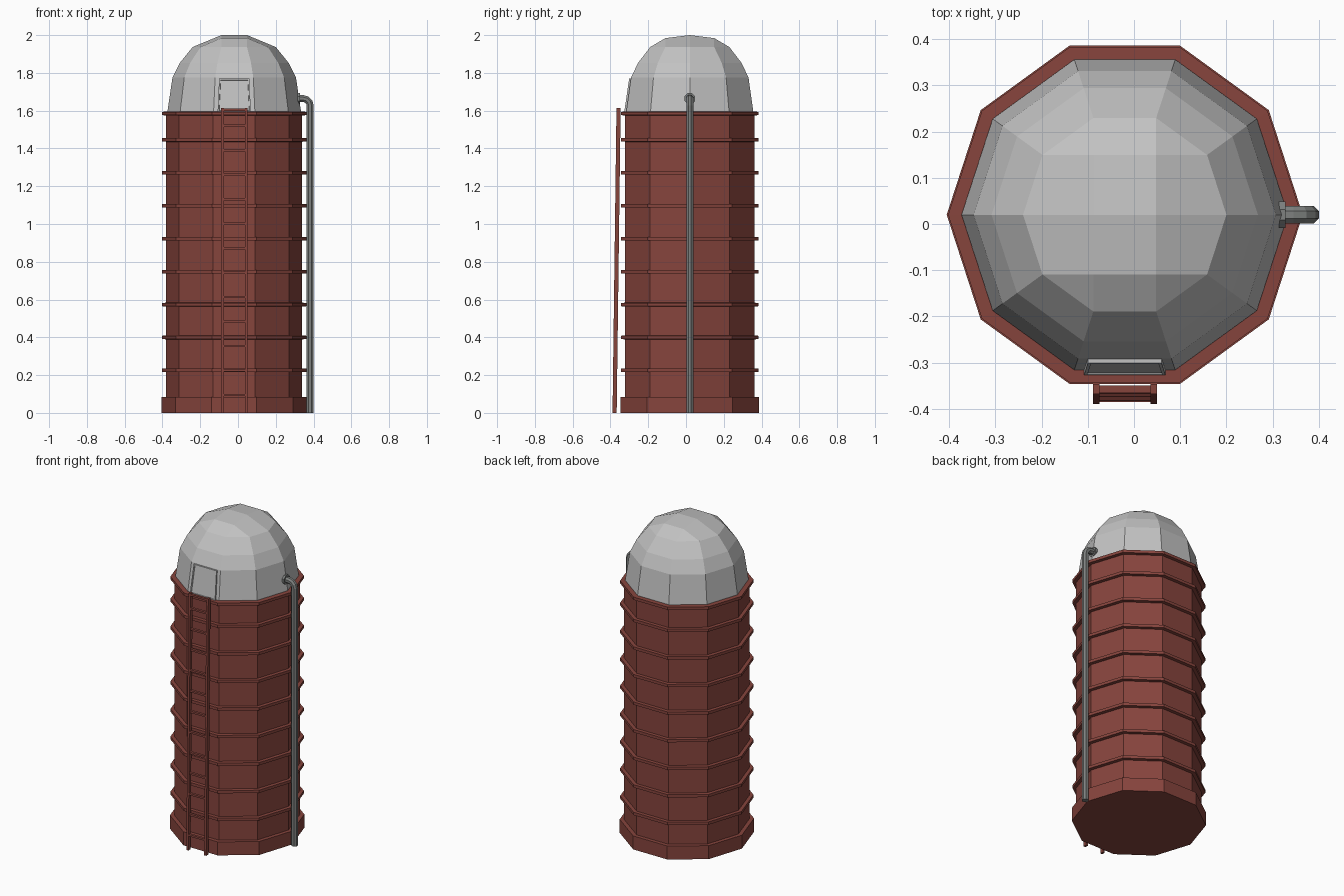
import bpy, bmesh, math
from mathutils import Vector

if "Cube" in bpy.data.objects:
    bpy.data.objects.remove(bpy.data.objects["Cube"])

CX, CY, N = -0.02, 0.02, 10


def mat(name, rgb):
    m = bpy.data.materials.new(name)
    m.diffuse_color = (*rgb, 1)
    m.use_nodes = True
    m.node_tree.nodes["Principled BSDF"].inputs["Base Color"].default_value = m.diffuse_color
    return m


RED = mat("barn red", (0.24, 0.058, 0.046))
LIGHT = mat("light grey", (0.54, 0.54, 0.54))
GREY = mat("pipe grey", (0.21, 0.22, 0.215))


def finish(name, bm, material):
    bmesh.ops.recalc_face_normals(bm, faces=bm.faces)
    me = bpy.data.meshes.new(name)
    bm.to_mesh(me)
    bm.free()
    me.materials.append(material)
    ob = bpy.data.objects.new(name, me)
    bpy.context.collection.objects.link(ob)
    return ob


def ring(bm, r, z):
    return [bm.verts.new((CX + r * math.cos(2 * math.pi * i / N),
                          CY + r * math.sin(2 * math.pi * i / N), z)) for i in range(N)]


def bridge(bm, a, b):
    n = len(a)
    for i in range(n):
        j = (i + 1) % n
        bm.faces.new((a[i], a[j], b[j], b[i]))


def lathe(name, profile, material, loop=False):
    """Ten-sided turned shape; capped unless the profile is a closed loop."""
    bm = bmesh.new()
    rings = [ring(bm, r, z) for r, z in profile]
    for a, b in zip(rings, rings[1:]):
        bridge(bm, a, b)
    if loop:
        bridge(bm, rings[-1], rings[0])
    else:
        bm.faces.new(rings[0])
        bm.faces.new(rings[-1])
    return finish(name, bm, material)


def prism(bm, a, b, hx, hy, up=None):
    """Box bar between two points, with half sizes in x and y (or z)."""
    a, b = Vector(a), Vector(b)
    u = Vector((1, 0, 0)) if up is None else Vector((0, 1, 0))
    v = Vector((0, 1, 0)) if up is None else Vector((0, 0, 1))
    ends = [[bm.verts.new(p + u * hx * s + v * hy * t)
             for s, t in ((-1, -1), (1, -1), (1, 1), (-1, 1))] for p in (a, b)]
    bridge(bm, *ends)
    for e in ends:
        bm.faces.new(e)


# Plinth, wall and hoops
lathe("base_plinth", [(0.385, 0), (0.385, 0.085)], RED)
lathe("silo_wall", [(0.36, 0.08), (0.36, 1.592)], RED)
for k, z in enumerate([0.225 + 0.1743 * i for i in range(8)] + [1.585]):
    lathe(f"hoop_{k + 1}", [(0.35, z - 0.01), (0.382, z - 0.009),
                            (0.382, z + 0.009), (0.35, z + 0.01)], RED, loop=True)

# Dome: turned bands closed by a grid-filled cap
bm = bmesh.new()
bands = [ring(bm, r, z) for r, z in
         ((0.353, 1.585), (0.353, 1.6), (0.327, 1.775), (0.288, 1.853), (0.22, 1.937))]
for a, b in zip(bands, bands[1:]):
    bridge(bm, a, b)
bm.faces.new(bands[0])
t = bands[-1]
ix, iy = 0.22 * math.cos(math.radians(72)), 0.22 * math.sin(math.radians(36))
g = {(sx, sy): bm.verts.new((CX + sx * ix, CY + sy * iy, 2.0 if sy == 0 else 1.984))
     for sx in (-1, 1) for sy in (-1, 0, 1)}
for f in ((t[1], t[2], g[1, 1]), (t[3], t[4], g[-1, 1]),
          (t[6], t[7], g[-1, -1]), (t[8], t[9], g[1, -1]),
          (t[2], t[3], g[-1, 1], g[1, 1]), (t[7], t[8], g[1, -1], g[-1, -1]),
          (t[0], t[1], g[1, 1], g[1, 0]), (t[9], t[0], g[1, 0], g[1, -1]),
          (t[4], t[5], g[-1, 0], g[-1, 1]), (t[5], t[6], g[-1, -1], g[-1, 0]),
          (g[1, 1], g[-1, 1], g[-1, 0], g[1, 0]),
          (g[1, 0], g[-1, 0], g[-1, -1], g[1, -1])):
    bm.faces.new(f)
finish("dome_roof", bm, LIGHT)

# Hatch leaning against the front dome facet, with an inset panel
bm = bmesh.new()
back = [bm.verts.new(p) for p in ((-0.108, -0.31, 1.592), (0.068, -0.31, 1.592),
                                  (0.060, -0.284, 1.77), (-0.100, -0.284, 1.77))]
front = [bm.verts.new(v.co + Vector((0, -0.017, 0))) for v in back]
bridge(bm, back, front)
bm.faces.new(back)
face = bm.faces.new(front)
bmesh.ops.recalc_face_normals(bm, faces=bm.faces)
bmesh.ops.inset_region(bm, faces=[face], thickness=0.01, depth=0)
bmesh.ops.inset_region(bm, faces=[face], thickness=0.002, depth=-0.004)
finish("roof_hatch", bm, LIGHT)

# Ladder: leaning rails and rungs
lean = lambda z: -0.378 + 0.021 * z / 1.615
bm = bmesh.new()
for x in (-0.082, 0.043):
    prism(bm, (x, lean(0), 0), (x, lean(1.615), 1.615), 0.007, 0.011)
finish("ladder_rails", bm, RED)
bm = bmesh.new()
for z in [0.095 + 0.1295 * i for i in range(12)] + [1.605]:
    prism(bm, (-0.08, lean(z), z), (0.041, lean(z), z), 0.008, 0.006, up="z")
finish("ladder_rungs", bm, RED)


# Fill pipe with elbow and wall flange
def tube(name, path, r, material, n=8):
    """Sweep a circle along points (x, z, tilt) in the plane y = CY."""
    bm = bmesh.new()
    rings = []
    for x, z, tilt in path:
        c = []
        for i in range(n):
            a = 2 * math.pi * (i + 0.5) / n
            o = r * math.cos(a)
            c.append(bm.verts.new((x + o * math.cos(tilt), CY + r * math.sin(a),
                                   z + o * math.sin(tilt))))
        rings.append(c)
    for a, b in zip(rings, rings[1:]):
        bridge(bm, a, b)
    bm.faces.new(rings[0])
    bm.faces.new(rings[-1])
    return finish(name, bm, material)


elbow = [(0.345 + 0.037 * math.cos(a), 1.627 + 0.037 * math.sin(a), a)
         for a in (i * math.pi / 6 for i in range(4))]
tube("fill_pipe", [(0.382, 0, 0)] + elbow + [(0.305, 1.664, math.pi / 2)], 0.02, GREY)
tube("pipe_flange", [(0.328, 1.664, math.pi / 2), (0.314, 1.664, math.pi / 2)], 0.031, GREY)
